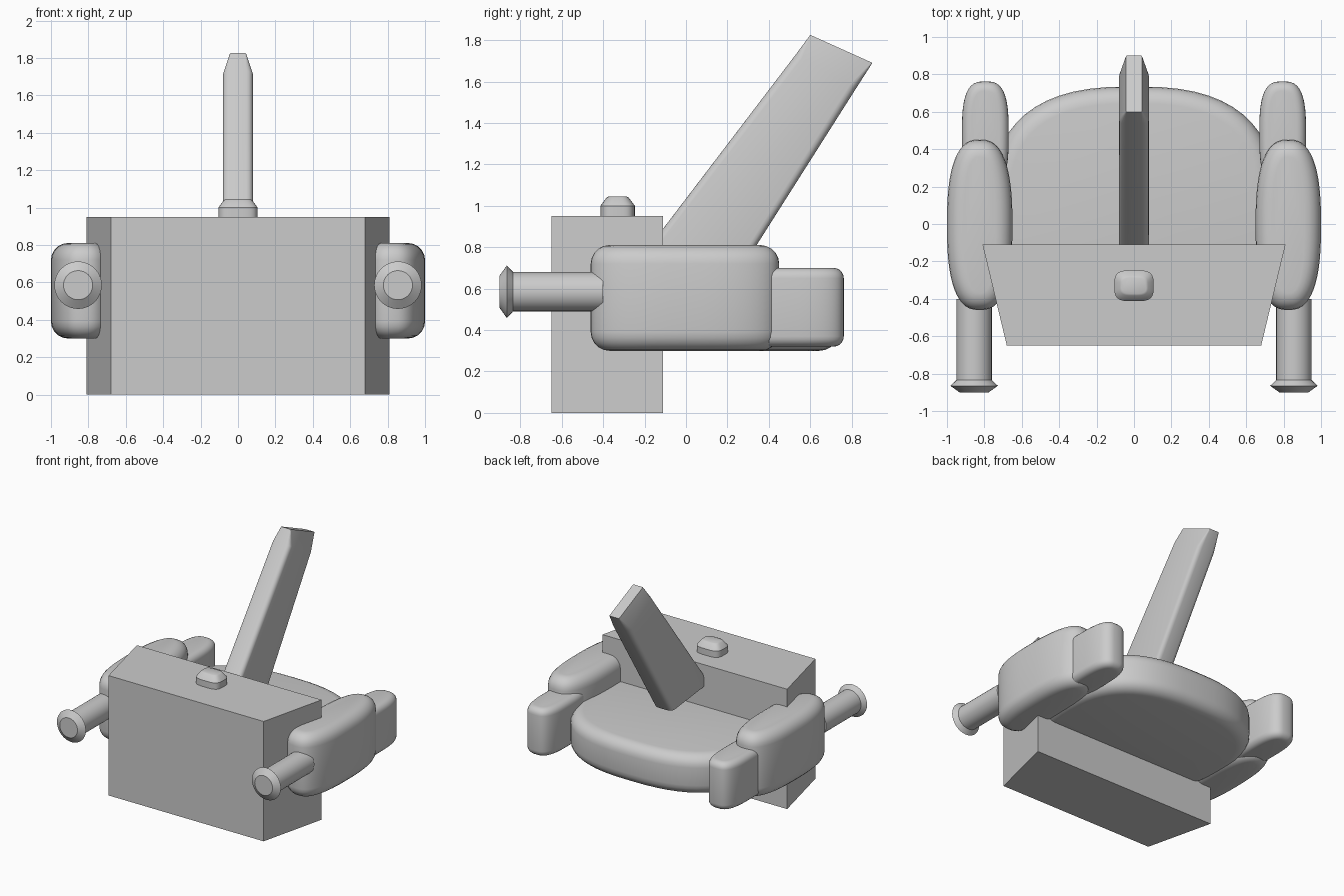
import bpy, bmesh, math
from mathutils import Vector

cube = bpy.data.objects.get("Cube")
if cube:
    bpy.data.objects.remove(cube, do_unlink=True)

GREY = (0.6, 0.6, 0.6, 1)
grey = bpy.data.materials.new("plain_grey")
grey.use_nodes = True
grey.diffuse_color = GREY
grey.node_tree.nodes["Principled BSDF"].inputs["Base Color"].default_value = GREY


def finish(name, bm, smooth=True):
    bmesh.ops.recalc_face_normals(bm, faces=bm.faces)
    mesh = bpy.data.meshes.new(name)
    bm.to_mesh(mesh)
    bm.free()
    mesh.materials.append(grey)
    ob = bpy.data.objects.new(name, mesh)
    bpy.context.collection.objects.link(ob)
    if smooth:
        bpy.ops.object.select_all(action="DESELECT")
        ob.select_set(True)
        bpy.context.view_layer.objects.active = ob
        bpy.ops.object.shade_smooth_by_angle(angle=math.radians(35))
    return ob


def loft(bm, rings):
    """Skin a list of equal point rings and cap both ends."""
    loops = [[bm.verts.new(p) for p in ring] for ring in rings]
    n = len(loops[0])
    for a, b in zip(loops, loops[1:]):
        for i in range(n):
            j = (i + 1) % n
            bm.faces.new((a[i], a[j], b[j], b[i]))
    bm.faces.new(loops[0][::-1])
    bm.faces.new(loops[-1])


def superellipse(cx, cy, a, b, power, z, count=56):
    ring = []
    for i in range(count):
        t = 2 * math.pi * i / count
        c, s = math.cos(t), math.sin(t)
        ring.append((cx + a * math.copysign(abs(c) ** (2 / power), c),
                     cy + b * math.copysign(abs(s) ** (2 / power), s), z))
    return ring


def rounded_slab(name, cx, cy, a, b, power, z0, z1, r, steps=5):
    """Upright slab with an oval outline and rounded rims."""
    arc = [math.pi / 2 * i / steps for i in range(steps + 1)]
    levels = [(r * (1 - math.sin(t)), z0 + r * (1 - math.cos(t))) for t in arc]
    levels += [(inset, z0 + z1 - z) for inset, z in reversed(levels)]
    bm = bmesh.new()
    loft(bm, [superellipse(cx, cy, a - d, b - d, power, z) for d, z in levels])
    return finish(name, bm)


# Front block, wider at its back
bm = bmesh.new()
loft(bm, [[(-0.68, -0.65, z), (0.68, -0.65, z), (0.81, -0.11, z), (-0.81, -0.11, z)]
          for z in (0, 0.95)])
finish("front_block", bm, smooth=False)

# Rounded hull behind the block
rounded_slab("hull", 0, 0.1, 0.76, 0.635, 2.6, 0.3, 0.62, 0.09)

# Button on top of the block: straight wall, then a chamfer
bm = bmesh.new()
loft(bm, [superellipse(0, -0.33, 0.105 - d, 0.083 - d, 3.5, z)
          for d, z in ((0, 0.94), (0, 1.0), (0.03, 1.04), (0.04, 1.045))])
finish("top_button", bm)

# Side pods, rear pods and barrels
BARREL = ((-0.4, 0.095), (-0.835, 0.095), (-0.865, 0.127), (-0.9, 0.078))
for side, label in ((1, "left"), (-1, "right")):
    rounded_slab(label + "_side_pod", side * 0.825, -0.005, 0.175, 0.455, 2.6,
                 0.3, 0.81, 0.09)
    rounded_slab(label + "_rear_pod", side * 0.795, 0.48, 0.125, 0.282, 3,
                 0.32, 0.7, 0.05)
    bm = bmesh.new()
    loft(bm, [[(side * 0.855 + r * math.cos(t), y, 0.585 + r * math.sin(t))
               for t in (2 * math.pi * i / 32 for i in range(32))]
              for y, r in BARREL])
    finish(label + "_barrel", bm)

# Leaning tail beam with soft long edges and a pinched tip
STATIONS = (((-0.19, 0.785), (0.29, 0.73), 0.08),
            ((0.53, 1.73), (0.82, 1.565), 0.08),
            ((0.6, 1.825), (0.9, 1.69), 0.043))
bm = bmesh.new()
rings = []
for (fy, fz), (by, bz), w in STATIONS:
    front, back = Vector((0, fy, fz)), Vector((0, by, bz))
    along = (back - front).normalized()
    ring = []
    soft = 0.035 if w > 0.05 else 0.004
    # quarter-round corners: front left, back left, back right, front right
    for sx, base, sign, flip in ((1, front, 1, False), (1, back, -1, True),
                                 (-1, back, -1, False), (-1, front, 1, True)):
        for k in range(5):
            t = math.pi / 2 * (4 - k if flip else k) / 4
            x = sx * (w - soft * (1 - math.sin(t)))
            ring.append(base + along * sign * soft * (1 - math.cos(t))
                        + Vector((x, 0, 0)))
    rings.append(ring)
loft(bm, rings)
finish("tail_beam", bm)
